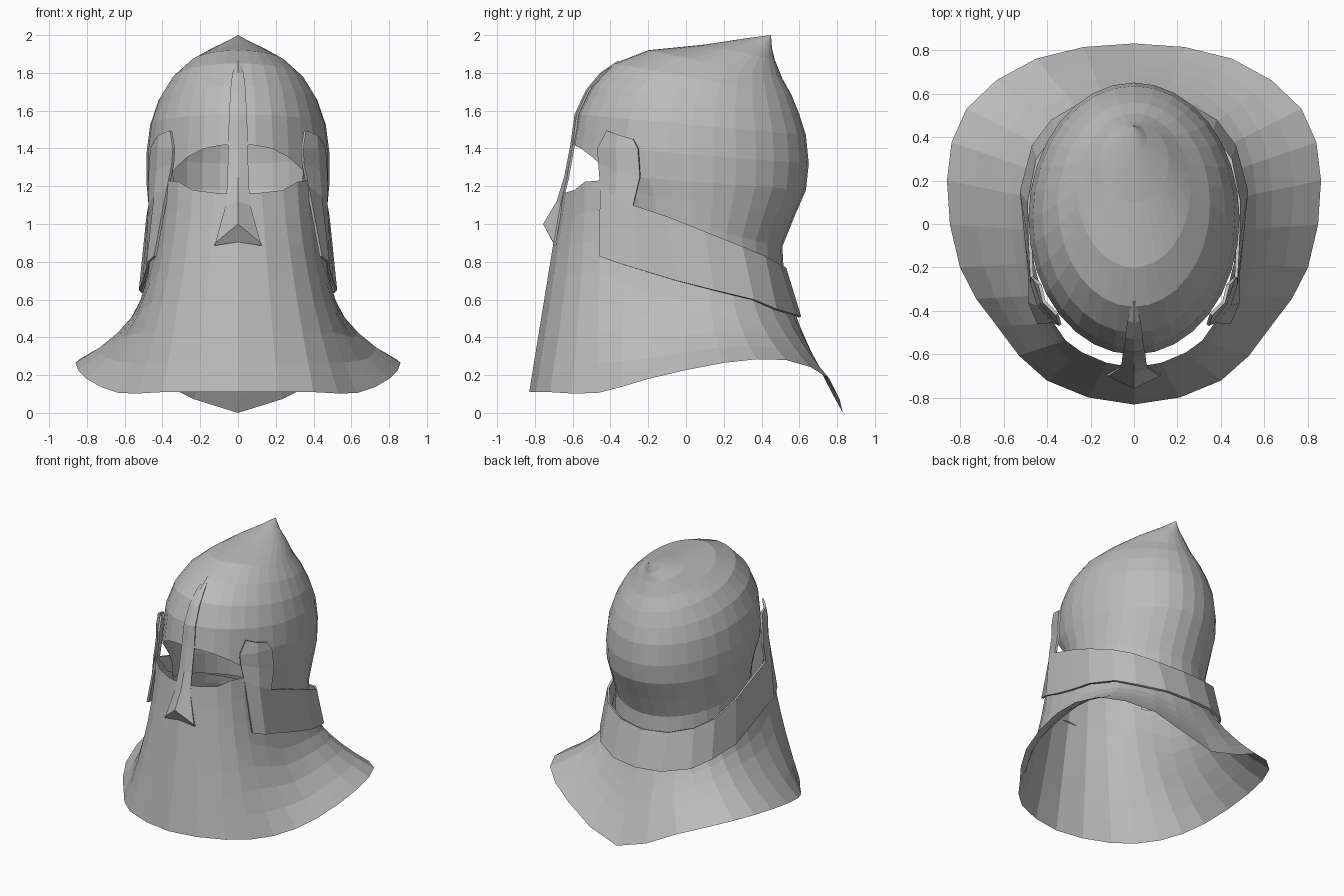
import bpy, bmesh
from math import sin, cos, pi
from mathutils import Vector

old = bpy.data.objects.get("Cube")
if old:
    bpy.data.objects.remove(old, do_unlink=True)

steel = bpy.data.materials.new("grey_steel")
steel.use_nodes = True
steel.diffuse_color = (0.5, 0.5, 0.5, 1)
steel.node_tree.nodes["Principled BSDF"].inputs["Base Color"].default_value = (0.5, 0.5, 0.5, 1)


def lofted(name, grids, thickness=0, skip=lambda r, c: False):
    """Skin half grids of points, mirror them in x, optionally thicken inward."""
    bm = bmesh.new()
    for rows in grids:
        verts = [[bm.verts.new(p) for p in row] for row in rows]
        for r in range(len(rows) - 1):
            for c in range(len(rows[r]) - 1):
                if not skip(r, c):
                    bm.faces.new((verts[r][c], verts[r + 1][c],
                                  verts[r + 1][c + 1], verts[r][c + 1]))
    bmesh.ops.remove_doubles(bm, verts=bm.verts, dist=0.0005)
    loose = [v for v in bm.verts if not v.link_faces]
    bmesh.ops.delete(bm, geom=loose, context='VERTS')
    # make the normals face away from the helmet axis
    bmesh.ops.recalc_face_normals(bm, faces=bm.faces)
    bm.normal_update()
    outward = sum(f.normal.dot(f.calc_center_median() * Vector((1, 1, 0))) * f.calc_area()
                  for f in bm.faces)
    if outward < 0:
        bmesh.ops.reverse_faces(bm, faces=bm.faces)
    mesh = bpy.data.meshes.new(name)
    bm.to_mesh(mesh)
    bm.free()
    mesh.materials.append(steel)
    obj = bpy.data.objects.new(name, mesh)
    bpy.context.collection.objects.link(obj)
    mirror = obj.modifiers.new("mirror", 'MIRROR')
    mirror.merge_threshold = 0.001
    if thickness:
        solid = obj.modifiers.new("thickness", 'SOLIDIFY')
        solid.thickness = thickness
        solid.offset = -1
    return obj


def doubled(points):
    """Insert a smooth in-between point in each span of a half outline."""
    p = [Vector(q) for q in points]
    flip = Vector((-1, 1, 1))
    ext = [p[1] * flip] + p + [p[-2] * flip]
    out = []
    for i in range(1, len(p)):
        a, b, c, d = ext[i - 1:i + 3]
        out += [b, (b + c) * 0.5625 - (a + d) * 0.0625]
    return out + [p[-1]]


# Pointed skull: tilted half ellipses (front y, front z, back y, back z, half width)
rings = [
    (.45, 2, .45, 2, 0),
    (.33, 1.985, .455, 1.93, .06),
    (.1, 1.95, .47, 1.87, .16),
    (-.2, 1.92, .51, 1.77, .26),
    (-.38, 1.85, .56, 1.68, .35),
    (-.5, 1.73, .6, 1.58, .42),
    (-.57, 1.58, .635, 1.47, .465),
    (-.6, 1.42, .65, 1.32, .485),
    (-.57, 1.27, .635, 1.18, .485),
    (-.5, 1.2, .57, 1.03, .475),
    (-.45, 1.1, .51, .88, .465),
    (-.45, 1, .52, .7, .46),
]
SEG = 16
BROW = 7
skull = []
for r, (fy, fz, by, bz, w) in enumerate(rings):
    row = []
    for c in range(SEG + 1):
        a = pi * c / SEG
        k = (1 - cos(a)) / 2
        x = w * sin(a) if 0 < c < SEG else 0
        z = fz + (bz - fz) * k
        if r == BROW and c <= 4:      # arched top of the eye opening
            z -= 3 * x ** 3
        row.append((x, fy + (by - fy) * k, z))
    skull.append(row)
# the tip ring collapses to one point, so weld it by fanning
tip = skull[0][0]
skull[0] = [tip] * (SEG + 1)


def fan_loft():
    obj = lofted("skull", [skull[1:]], skip=lambda r, c: r >= BROW - 1 and c < 4)
    bm = bmesh.new()
    bm.from_mesh(obj.data)
    top = bm.verts.new(tip)
    first = [min(bm.verts, key=lambda v: (v.co - Vector(p)).length) for p in skull[1]]
    for a, b in zip(first, first[1:]):
        bm.faces.new((a, b, top))
    bmesh.ops.recalc_face_normals(bm, faces=bm.faces)
    bm.to_mesh(obj.data)
    bm.free()


fan_loft()

# Face guard and flared neck skirt: upper edge and rim, front to back
upper = doubled([(0, -.66, 1.16), (.24, -.59, 1.18), (.37, -.455, 1.23), (.46, -.18, .95),
                 (.47, .12, .83), (.39, .34, .74), (.22, .48, .68), (0, .54, .65)])
rim = doubled([(0, -.83, .11), (.4, -.72, .11), (.63, -.47, .105), (.8, -.2, .18),
               (.86, .2, .265), (.77, .53, .28), (.45, .76, .18), (0, .83, 0)])
ROWS = 7
skirt = []
for r in range(ROWS + 1):
    t = r / ROWS
    row = []
    for c, (u, v) in enumerate(zip(upper, rim)):
        a = pi * c / (len(rim) - 1)
        flare = t ** (1 + 1.5 * sin(a) ** 2 + 0.12 * (1 - cos(a)))
        p = u.lerp(v, flare)
        p.z = u.z + (v.z - u.z) * t
        row.append(p)
    skirt.append(row)
lofted("face_guard_and_skirt", [skirt])

# Cheek plates joined to the neck band
front_edge = [(.36, -.42, 1.495), (.345, -.47, 1.4), (.35, -.465, 1.32),
              (.375, -.455, 1.2), (.445, -.46, .83)]
rear_edge = [(.44, -.28, 1.45), (.465, -.255, 1.4), (.475, -.245, 1.25),
             (.475, -.28, 1.1), (.485, -.25, .76)]
cheek = []
for f, b in zip(front_edge, rear_edge):
    mid = (Vector(f) + Vector(b)) / 2 + Vector((.02, -.01, 0))
    cheek.append([f, mid, b])
band_top = [rear_edge[3], (.485, -.1, 1.04), (.49, .1, .96), (.45, .3, .88),
            (.36, .42, .83), (.2, .5, .785), (0, .53, .77)]
band_bottom = [rear_edge[4], (.505, -.05, .7), (.525, .15, .65), (.47, .36, .6),
               (.38, .48, .55), (.2, .585, .52), (0, .61, .51)]
lofted("cheek_plates_and_neck_band", [cheek, [band_top, band_bottom]], thickness=.015)

# Nose guard: ridge y, ridge z, half width, edge y, edge z
nose = [
    (-.36, 1.865, .008, -.355, 1.86),
    (-.455, 1.8, .03, -.445, 1.8),
    (-.53, 1.71, .04, -.52, 1.71),
    (-.59, 1.58, .047, -.58, 1.58),
    (-.612, 1.42, .053, -.6, 1.42),
    (-.645, 1.25, .055, -.63, 1.25),
    (-.685, 1.12, .065, -.665, 1.1),
    (-.757, 1, .12, -.7, .9),
    (-.705, .905, .125, -.695, .885),
]
lofted("nose_guard", [[[(0, ry, rz), (w, ey, ez)] for ry, rz, w, ey, ez in nose]],
       thickness=.012)
